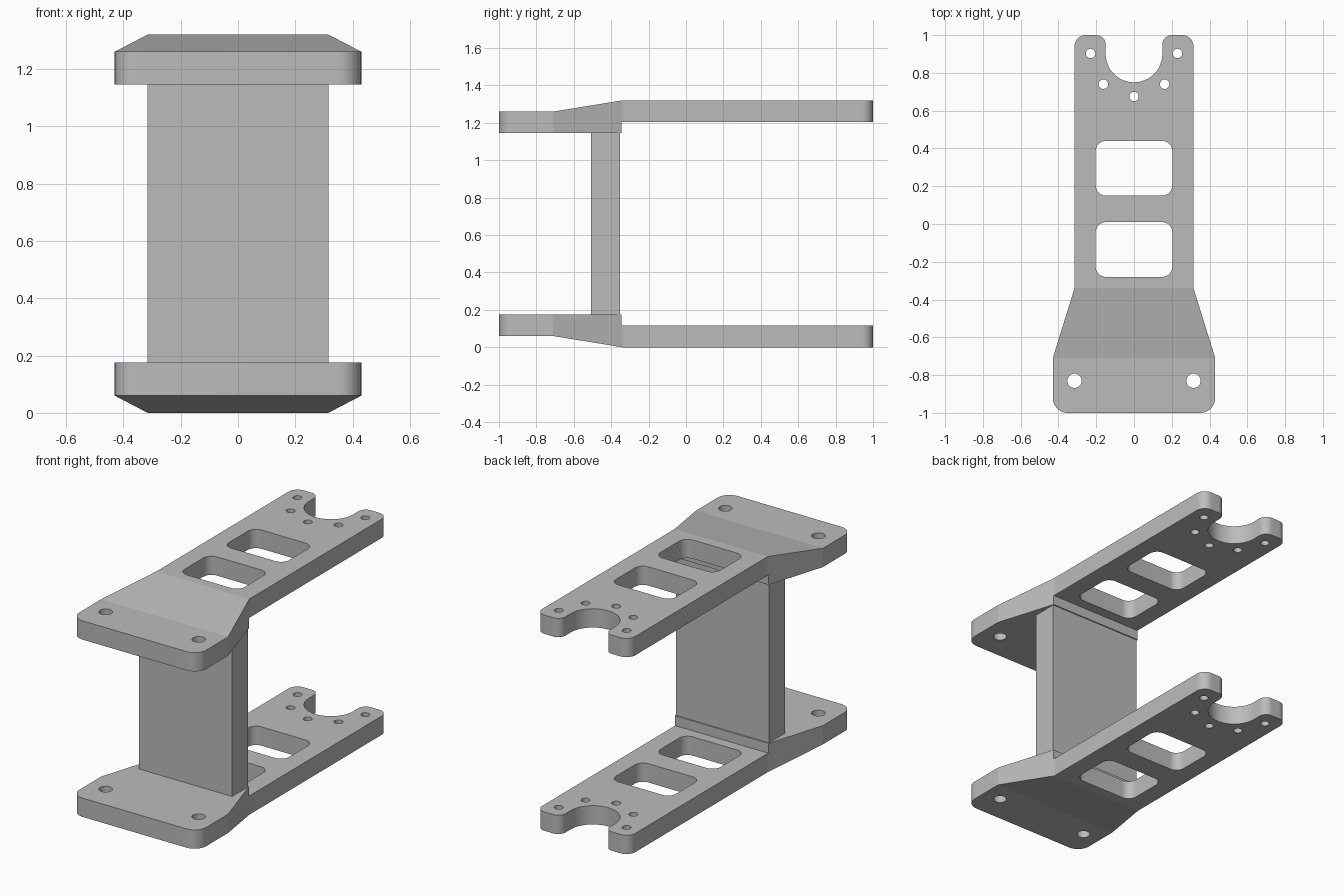
import bpy, bmesh, math
from mathutils import Vector

if "Cube" in bpy.data.objects:
    bpy.data.objects.remove(bpy.data.objects["Cube"])

HEIGHT = 1.32

grey = bpy.data.materials.new("plain grey")
grey.diffuse_color = (0.5, 0.5, 0.5, 1)
grey.use_nodes = True
grey.node_tree.nodes["Principled BSDF"].inputs["Base Color"].default_value = grey.diffuse_color


def rounded(corners, steps=14):
    """Outline from (x, y, radius) corners, each filleted by its radius."""
    out = []
    for i, (x, y, r) in enumerate(corners):
        p = Vector((x, y))
        if r == 0:
            out.append(p)
            continue
        a = (Vector(corners[i - 1][:2]) - p).normalized()
        b = (Vector(corners[(i + 1) % len(corners)][:2]) - p).normalized()
        half = a.angle(b) / 2
        centre = p + (a + b).normalized() * (r / math.sin(half))
        start = p + a * (r / math.tan(half)) - centre
        end = p + b * (r / math.tan(half)) - centre
        sweep = math.pi - 2 * half
        for k in range(steps + 1):
            t = k / steps
            v = (start * math.sin((1 - t) * sweep) + end * math.sin(t * sweep)) / math.sin(sweep)
            out.append(centre + v)
    return out


def circle(x, y, r, n=48):
    return [(x + r * math.cos(2 * math.pi * k / n), y + r * math.sin(2 * math.pi * k / n))
            for k in range(n)]


def prism(bm, outline, lo, hi, place=lambda u, v, w: (u, v, w)):
    """Closed prism over an outline, swept from lo to hi."""
    face = bm.faces.new([bm.verts.new(place(p[0], p[1], lo)) for p in outline])
    offset = Vector(place(0, 0, hi)) - Vector(place(0, 0, lo))
    moved = bmesh.ops.extrude_face_region(bm, geom=[face], use_keep_orig=True)["geom"]
    bmesh.ops.translate(bm, vec=offset, verts=[g for g in moved if isinstance(g, bmesh.types.BMVert)])


def make_object(name, bm):
    bmesh.ops.recalc_face_normals(bm, faces=bm.faces[:])
    mesh = bpy.data.meshes.new(name)
    bm.to_mesh(mesh)
    bm.free()
    mesh.materials.append(grey)
    obj = bpy.data.objects.new(name, mesh)
    bpy.context.collection.objects.link(obj)
    return obj


def boolean(obj, cutter, operation):
    bpy.context.view_layer.objects.active = obj
    mod = obj.modifiers.new(operation, 'BOOLEAN')
    mod.object, mod.operation, mod.solver = cutter, operation, 'EXACT'
    bpy.ops.object.modifier_apply(modifier=mod.name)
    bpy.data.objects.remove(cutter)


# lower plate: bent side profile swept across the width
profile = [(-1.0, 0.06), (-0.71, 0.06), (-0.34, 0), (1.0, 0),
           (1.0, 0.115), (-0.345, 0.115), (-0.345, 0.175), (-1.0, 0.175)]
bm = bmesh.new()
prism(bm, profile, -0.6, 0.6, lambda u, v, w: (w, u, v))
lower = make_object("lower_plate", bm)

# plan outline: flared foot, straight arm, forked end with a round notch
right = [(0.43, -1.0, 0.08), (0.43, -0.71, 0), (0.315, -0.34, 0),
         (0.315, 1.0, 0.06), (0.15, 1.0, 0.05)]
left = [(-x, y, r) for x, y, r in reversed(right)]
notch = [(0.15 * math.cos(a), 0.9 - 0.15 * math.sin(a), 0)
         for a in (math.pi * k / 32 for k in range(33))]
# tiny overshoot at both ends keeps the plan clear of the profile end faces
bm = bmesh.new()
prism(bm, rounded(right + notch + left), -0.2, 0.4)
boolean(lower, make_object("plan", bm), 'INTERSECT')

# windows and bolt holes
bm = bmesh.new()
for y0, y1 in ((0.15, 0.44), (-0.28, 0.01)):
    prism(bm, rounded([(-0.203, y0, 0.055), (0.203, y0, 0.055),
                       (0.203, y1, 0.055), (-0.203, y1, 0.055)]), -0.2, 0.4)
holes = [(0, 0.675, 0.025)]
for s in (-1, 1):
    holes += [(s * 0.23, 0.903, 0.025), (s * 0.162, 0.74, 0.025), (s * 0.315, -0.83, 0.038)]
for x, y, r in holes:
    prism(bm, circle(x, y, r), -0.2, 0.4)
boolean(lower, make_object("openings", bm), 'DIFFERENCE')

# upper plate: the lower plate mirrored in height
bm = bmesh.new()
bm.from_mesh(lower.data)
for v in bm.verts:
    v.co.z = HEIGHT - v.co.z
bmesh.ops.reverse_faces(bm, faces=bm.faces[:])
upper = make_object("upper_plate", bm)

# upright block joining the plates
bm = bmesh.new()
prism(bm, [(-0.315, -0.507), (0.315, -0.507), (0.315, -0.352), (-0.315, -0.352)],
      0.175, HEIGHT - 0.175)
make_object("upright", bm)

# smooth the rounded walls, keep the bends crisp
for obj in (lower, upper):
    bpy.ops.object.select_all(action='DESELECT')
    obj.select_set(True)
    bpy.context.view_layer.objects.active = obj
    bpy.ops.object.shade_smooth_by_angle(angle=math.radians(8.5))
